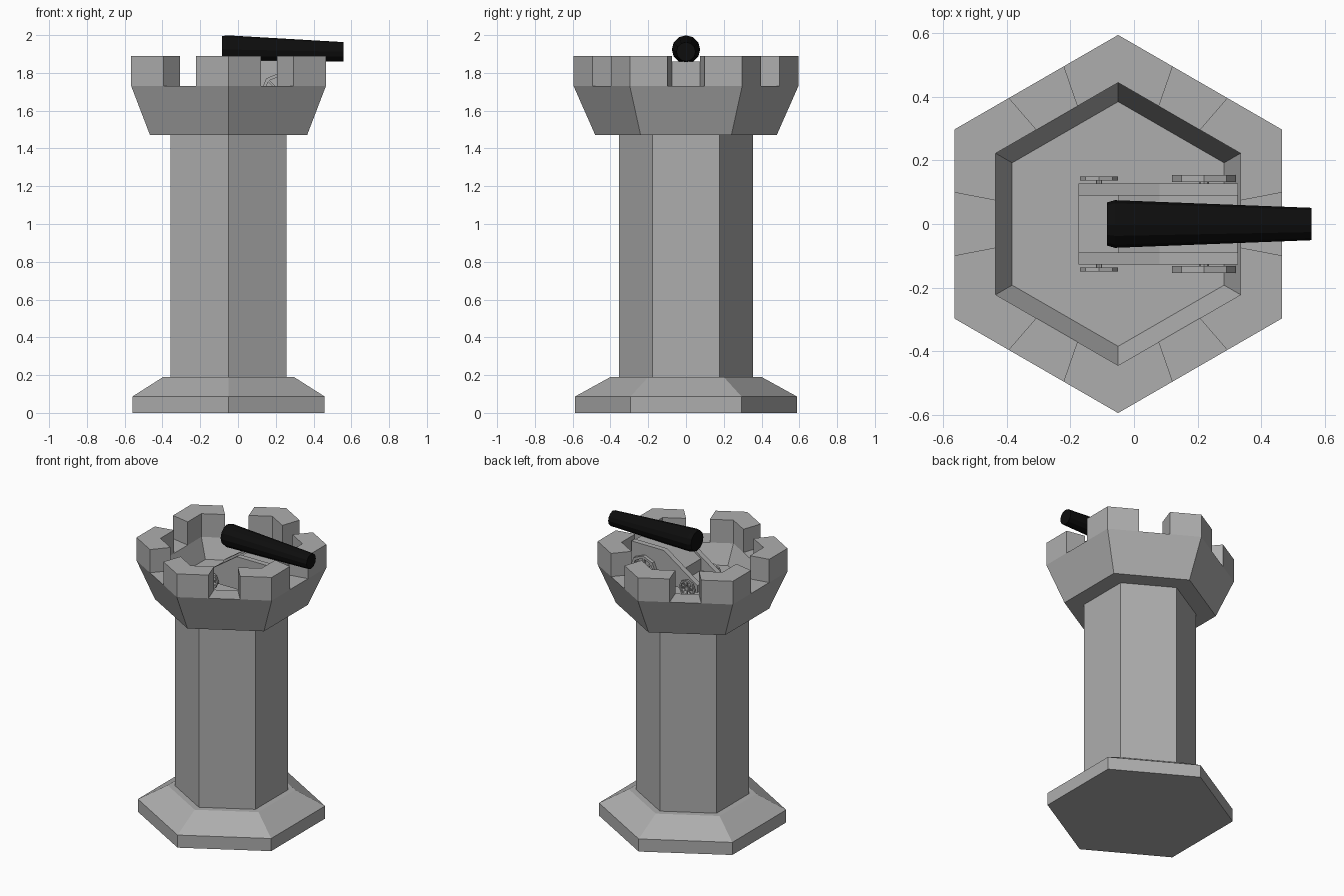
import bpy, bmesh, math
from mathutils import Matrix, Vector

if "Cube" in bpy.data.objects:
    bpy.data.objects.remove(bpy.data.objects["Cube"])

CX = -0.05  # tower axis


def material(name, rgb):
    m = bpy.data.materials.new(name)
    m.diffuse_color = (*rgb, 1)
    m.use_nodes = True
    m.node_tree.nodes["Principled BSDF"].inputs["Base Color"].default_value = m.diffuse_color
    return m


STONE = material("grey stone", (0.42, 0.42, 0.42))
IRON = material("black iron", (0.004, 0.004, 0.004))


def finish(name, bm, mat):
    bmesh.ops.recalc_face_normals(bm, faces=bm.faces)
    me = bpy.data.meshes.new(name)
    bm.to_mesh(me)
    bm.free()
    me.materials.append(mat)
    ob = bpy.data.objects.new(name, me)
    bpy.context.collection.objects.link(ob)
    return ob


def hex_ring(bm, r, z, cuts=1):
    """Hexagon with points on +y and -y, each side split into equal cuts."""
    pts = [Vector((r * math.cos(math.radians(30 + 60 * k)),
                   r * math.sin(math.radians(30 + 60 * k)), z)) for k in range(6)]
    return [bm.verts.new(pts[k].lerp(pts[(k + 1) % 6], c / cuts) + Vector((CX, 0, 0)))
            for k in range(6) for c in range(cuts)]


def loft(bm, rings):
    """Bridge rings in order and cap both ends; returns side faces per band."""
    bands = []
    for a, b in zip(rings, rings[1:]):
        n = len(a)
        bands.append([bm.faces.new((a[i], a[(i + 1) % n], b[(i + 1) % n], b[i]))
                      for i in range(n)])
    bm.faces.new(rings[0])
    bm.faces.new(rings[-1])
    return bands


def hex_solid(name, profile):
    bm = bmesh.new()
    loft(bm, [hex_ring(bm, r, z) for r, z in profile])
    return finish(name, bm, STONE)


# Plinth and shaft
hex_solid("plinth", [(0.587, 0), (0.587, 0.087), (0.40, 0.19)])
hex_solid("shaft", [(0.355, 0.18), (0.355, 1.48)])

# Flared crown with a sunken floor; corner thirds of the rim rise as merlons
bm = bmesh.new()
bands = loft(bm, [hex_ring(bm, r, z, 3) for r, z in
                  [(0.48, 1.47), (0.595, 1.73), (0.445, 1.73), (0.385, 1.60)]])
rim = [f for i, f in enumerate(bands[1]) if i % 3 != 1]
raised = bmesh.ops.extrude_face_region(bm, geom=rim)["geom"]
bmesh.ops.delete(bm, geom=rim, context="FACES_ONLY")
bmesh.ops.translate(bm, vec=(0, 0, 0.16),
                    verts=[g for g in raised if isinstance(g, bmesh.types.BMVert)])
finish("battlement_crown", bm, STONE)


def plate(name, outline, y0, y1):
    """Extrude an x-z outline between two y values."""
    bm = bmesh.new()
    f = bm.faces.new([bm.verts.new((x, y0, z)) for x, z in outline])
    g = bmesh.ops.extrude_face_region(bm, geom=[f])["geom"]
    bmesh.ops.translate(bm, vec=(0, y1 - y0, 0),
                        verts=[v for v in g if isinstance(v, bmesh.types.BMVert)])
    return finish(name, bm, STONE)


def wheel(name, x, z, r, y0, y1):
    """Eight-sided rim, hub and spokes."""
    bm = bmesh.new()
    n = 8
    rings = [[bm.verts.new((x + q * math.cos(math.tau * i / n), y,
                            z + q * math.sin(math.tau * i / n))) for i in range(n)]
             for q, y in [(r, y0), (r, y1), (r * 0.82, y1), (r * 0.82, y0)]]
    for a, b in zip(rings, rings[1:] + rings[:1]):
        for i in range(n):
            bm.faces.new((a[i], a[(i + 1) % n], b[(i + 1) % n], b[i]))
    mid = (y0 + y1) / 2
    bmesh.ops.create_cone(bm, cap_ends=True, segments=n, radius1=r * 0.2, radius2=r * 0.2,
                          depth=abs(y1 - y0),
                          matrix=Matrix.Translation((x, mid, z)) @ Matrix.Rotation(math.pi / 2, 4, "X"))
    for i in range(n):
        m = (Matrix.Translation((x, mid, z)) @ Matrix.Rotation(math.tau * i / n, 4, "Y")
             @ Matrix.Translation((r * 0.5, 0, 0))
             @ Matrix.Diagonal((r * 0.75, abs(y1 - y0) * 0.6, r * 0.11, 1)))
        bmesh.ops.create_cube(bm, size=1, matrix=m)
    return finish(name, bm, STONE)


# Gun carriage: sloping cheeks, bed and wheels on both sides
cheek = [(-0.175, 1.64), (0.327, 1.64), (0.327, 1.865), (0.08, 1.865), (-0.175, 1.69)]
for s, side in ((1, "left"), (-1, "right")):
    plate("carriage_cheek_" + side, cheek, s * 0.09, s * 0.127)
    wheel("front_wheel_" + side, 0.22, 1.70, 0.10, s * 0.132, s * 0.155)
    wheel("rear_wheel_" + side, -0.11, 1.66, 0.06, s * 0.137, s * 0.15)
plate("carriage_bed", [(-0.175, 1.64), (0.325, 1.64), (0.325, 1.86), (0.08, 1.85),
                       (-0.05, 1.76), (-0.05, 1.68), (-0.175, 1.68)], -0.09, 0.09)

# Axles
for name, x, z, r in (("front_axle", 0.22, 1.70, 0.016), ("rear_axle", -0.11, 1.66, 0.01)):
    bm = bmesh.new()
    bmesh.ops.create_cone(bm, cap_ends=True, segments=8, radius1=r, radius2=r, depth=0.29,
                          matrix=Matrix.Translation((x, 0, z)) @ Matrix.Rotation(math.pi / 2, 4, "X"))
    finish(name, bm, STONE)

# Tapered barrel with a bevelled breech, dipping toward the muzzle
bm = bmesh.new()
N = 12
rings = [[bm.verts.new((x, r * math.cos(math.tau * i / N), zc + r * math.sin(math.tau * i / N)))
          for i in range(N)]
         for x, r, zc in [(-0.085, 0.068, 1.926), (-0.06, 0.075, 1.924), (0.558, 0.051, 1.912)]]
loft(bm, rings)
finish("cannon_barrel", bm, IRON)
